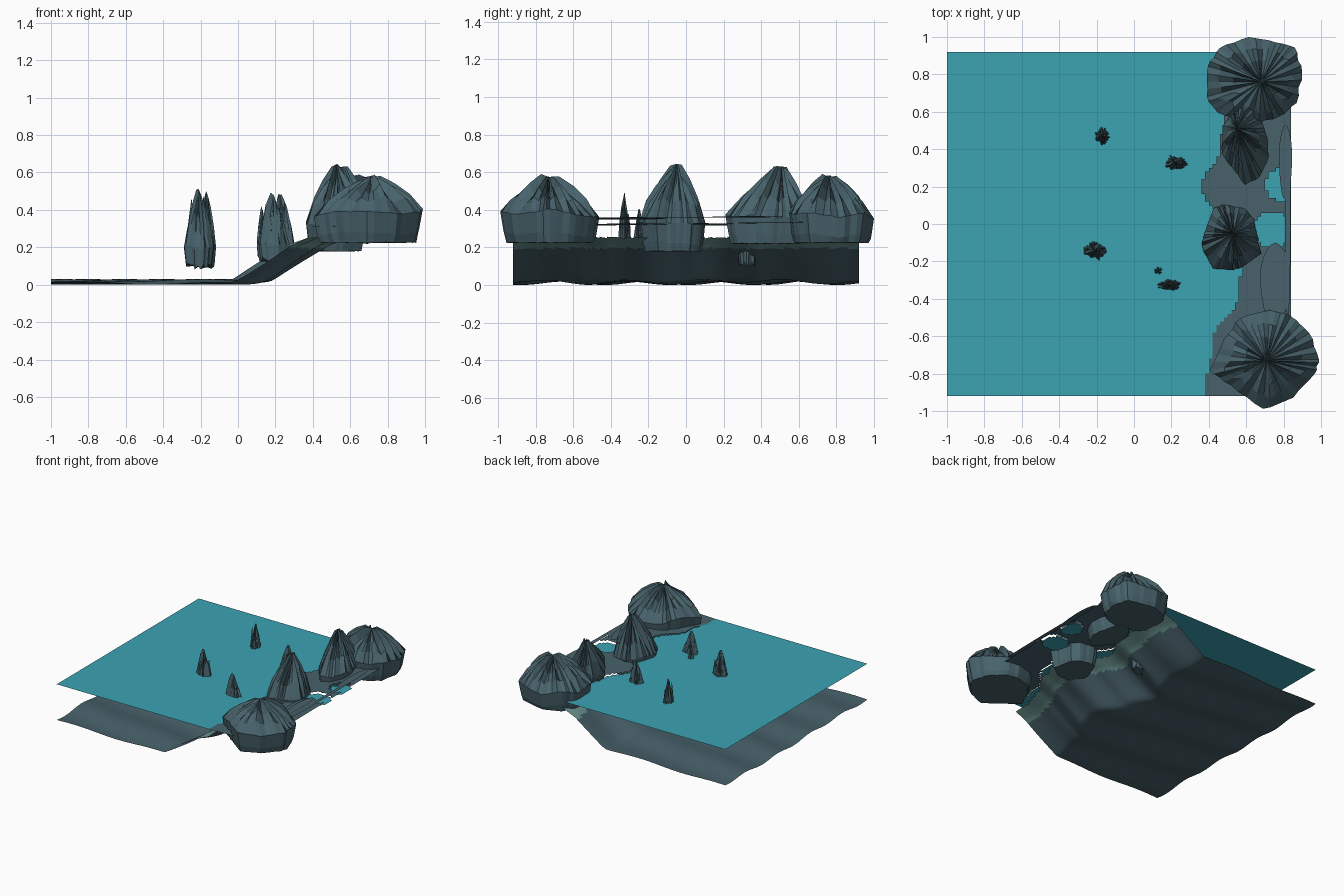
import bpy, bmesh, math, random
from math import sin, cos, pi

random.seed(7)
if "Cube" in bpy.data.objects:
    bpy.data.objects.remove(bpy.data.objects["Cube"])


def material(name, rgb):
    m = bpy.data.materials.new(name)
    m.use_nodes = True
    color = (*rgb, 1)
    m.diffuse_color = color
    m.node_tree.nodes["Principled BSDF"].inputs["Base Color"].default_value = color
    return m


WATER = material("teal water", (0.043, 0.37, 0.45))
ROCK = material("slate rock", (0.065, 0.125, 0.15))
BED = material("slate sea bed", (0.065, 0.12, 0.145))
MOSS = material("pale green shore", (0.15, 0.31, 0.295))


def finish(name, bm, *mats):
    bmesh.ops.recalc_face_normals(bm, faces=bm.faces)
    mesh = bpy.data.meshes.new(name)
    bm.to_mesh(mesh)
    bm.free()
    obj = bpy.data.objects.new(name, mesh)
    bpy.context.collection.objects.link(obj)
    for m in mats:
        mesh.materials.append(m)
    return obj


def height_grid(x0, x1, y0, y1, nx, ny, height):
    """Rectangular grid lifted by a height function."""
    bm = bmesh.new()
    rows = []
    for j in range(ny + 1):
        y = y0 + (y1 - y0) * j / ny
        xs = [x0 + (x1 - x0) * i / nx for i in range(nx + 1)]
        rows.append([bm.verts.new((x, y, height(x, y))) for x in xs])
    for a, b in zip(rows, rows[1:]):
        for i in range(nx):
            bm.faces.new((a[i], a[i + 1], b[i + 1], b[i]))
    return bm


def keep(bm, rule):
    """Delete every face whose centre fails the rule."""
    drop = [f for f in bm.faces if not rule(f.calc_center_median())]
    bmesh.ops.delete(bm, geom=drop, context="FACES")


def upward(obj):
    """Make an open sheet face up."""
    if sum(p.normal.z for p in obj.data.polygons) < 0:
        obj.data.flip_normals()


# Foot of the shore slope, interpolated along y
SHORE = [(-0.92, -0.02), (-0.6, 0.03), (-0.4, 0.16), (-0.22, 0.18), (0.0, 0.07),
         (0.2, -0.04), (0.4, 0.07), (0.65, 0.09), (0.92, 0.09)]


def foot(y):
    for (ya, xa), (yb, xb) in zip(SHORE, SHORE[1:]):
        if y <= yb:
            t = max(0, (y - ya) / (yb - ya))
            t = t * t * (3 - 2 * t)
            return xa + (xb - xa) * t
    return SHORE[-1][1]


def bed_height(x, y):
    ripple = 0.015 + 0.009 * sin(y * 15 + x * 2) + 0.006 * sin(x * 9 + y * 4)
    d = x - foot(y)
    z = max(0, ripple + 0.33 * (d + math.sqrt(d * d + 0.0002)))
    return min(z, 0.21 + 0.6 * (z - 0.21))


# Sea bed with a sloping shore that ends in a ragged edge
bm = height_grid(-1, 0.7, -0.92, 0.92, 85, 92, bed_height)
keep(bm, lambda c: c.z < 0.253)
for f in bm.faces:
    f.smooth = True
    f.material_index = int(f.calc_center_median().z > 0.196)
upward(finish("sea_bed", bm, BED, MOSS))


# Water sheet and thin beach that share a ragged shoreline around two tide pools
def inside(c, cx, cy, rx, ry):
    return ((c.x - cx) / rx) ** 2 + ((c.y - cy) / ry) ** 2 < 1


def on_beach(c):
    pool = inside(c, 0.74, -0.03, 0.1, 0.1) or inside(c, 0.79, 0.21, 0.085, 0.09)
    return c.x > foot(c.y) + 0.395 and not pool


bm = height_grid(-1, 0.84, -0.92, 0.92, 92, 92, lambda x, y: 0.308)
keep(bm, lambda c: not on_beach(c))
bmesh.ops.dissolve_limit(bm, angle_limit=0.01, verts=bm.verts, edges=bm.edges)
upward(finish("water", bm, WATER))

bm = height_grid(0.3, 0.84, -0.92, 0.92, 27, 92,
                 lambda x, y: 0.322 + 0.008 * y + 0.03 * (x - 0.6))
keep(bm, on_beach)
bmesh.ops.dissolve_limit(bm, angle_limit=0.01, verts=bm.verts, edges=bm.edges)
upward(finish("lower_beach", bm, BED))


def shelf(name, cx, cy, rx, ry, z):
    bm = bmesh.new()
    ring = []
    for i in range(20):
        a = 2 * pi * i / 20
        dx = rx * (1 + 0.06 * sin(3 * a)) * cos(a)
        ring.append(bm.verts.new((cx + dx, cy + ry * sin(a), z + 0.06 * dx)))
    bm.faces.new(ring)
    upward(finish(name, bm, BED))


shelf("upper_beach_front", 0.755, -0.32, 0.08, 0.22, 0.353)
shelf("upper_beach_inner", 0.755, -0.3, 0.04, 0.19, 0.36)
shelf("upper_beach_back", 0.81, 0.33, 0.035, 0.2, 0.365)
shelf("upper_beach_rim", 0.822, 0.0, 0.016, 0.5, 0.36)


def rock(name, center, radii, peak, profile, sides, crease, lumps):
    """Creased stone: rings of (radius, height, crease share), faceted sides."""
    cx, cy = center
    px, py, _ = peak
    n = sides * 4
    # Irregular outline, fitted to the given radii
    outline = []
    for s in range(sides):
        a = 2 * pi * (s + random.uniform(-0.3, 0.3)) / sides
        r = random.uniform(1 - lumps, 1 + lumps)
        outline.append([r * cos(a), r * sin(a)])
    for k in (0, 1):
        low, high = min(p[k] for p in outline), max(p[k] for p in outline)
        for p in outline:
            p[k] = 2 * (p[k] - low) / (high - low) - 1
    wave = [random.uniform(-1, 1) for _ in range(sides)]
    fold = [random.uniform(-1.2, 1.2) + (0.4 if i % 2 else -0.4) for i in range(n)]
    bm = bmesh.new()
    rings = []
    for k, (r, z, share) in enumerate(profile):
        ring = []
        lean = max(0, 1 - r) if k > 1 else 0
        for i in range(n):
            s, t = divmod(i, 4)
            e = (s + 1) % sides
            a, b = outline[s], outline[e]
            t /= 4
            q = r * (1 + crease * share * fold[i])
            x = cx + (px - cx) * lean + radii[0] * q * (a[0] + (b[0] - a[0]) * t)
            y = cy + (py - cy) * lean + radii[1] * q * (a[1] + (b[1] - a[1]) * t)
            jag = 0.16 * share * fold[(i * 3) % n] * crease
            if k > 0:
                jag += 0.12 * min(radii) * r * (wave[s] * (1 - t) + wave[e] * t)
            ring.append(bm.verts.new((x, y, z + jag)))
        rings.append(ring)
    bm.faces.new(rings[0])
    for a, b in zip(rings, rings[1:]):
        for i in range(n):
            j = (i + 1) % n
            bm.faces.new((a[i], a[j], b[j], b[i]))
    top = bm.verts.new(peak)
    for i in range(n):
        bm.faces.new((rings[-1][i], rings[-1][(i + 1) % n], top))
    finish(name, bm, ROCK)


def boulder(name, center, radii, peak, base, waist, bulge):
    def up(t):
        return waist + (peak[2] - waist) * t
    profile = [(0.87, base, 0.06), (0.93, base + 0.05, 0.1), (1.0, waist, 0.08),
               (0.68 + bulge, up(0.36), 0.5), (0.4 + bulge, up(0.62), 0.8),
               (0.18, up(0.82), 1)]
    rock(name, center, radii, peak, profile, 11, 0.2, 0.14)


# Large shore boulders
boulder("front_boulder", (0.70, -0.725), (0.295, 0.265), (0.71, -0.73, 0.575), 0.225, 0.385, 0.06)
boulder("middle_boulder", (0.52, -0.07), (0.16, 0.175), (0.53, -0.05, 0.645), 0.18, 0.34, 0.06)
boulder("tall_boulder", (0.595, 0.43), (0.125, 0.22), (0.55, 0.51, 0.63), 0.22, 0.36, 0)
boulder("back_boulder", (0.645, 0.77), (0.255, 0.23), (0.68, 0.76, 0.575), 0.225, 0.385, 0.06)


# Jagged sea stacks, each a ribbed core with side spikes
def stack(name, x, y, rx, ry, base, top, spikes):
    def up(t):
        return base + (top - base) * t
    profile = [(0.85, base, 0.3), (1.0, up(0.25), 0.3), (0.72, up(0.5), 0.7),
               (0.42, up(0.72), 1), (0.18, up(0.86), 1)]
    rock(name, (x, y), (rx, ry), (x, y, top), profile, 7, 0.24, 0.12)
    for i in range(spikes):
        a = 2 * pi * i / spikes + 0.4
        sx, sy = x + 0.5 * rx * cos(a), y + 0.5 * ry * sin(a)
        tip = up(random.uniform(0.72, 0.95))
        thin = [(1, up(0.2), 0), (0.8, up(0.5), 0.3)]
        rock(f"{name}_spike_{i + 1}", (sx, sy), (rx * 0.36, ry * 0.36),
             (sx, sy, tip), thin, 4, 0.2, 0.15)


stack("left_back_stack", -0.17, 0.47, 0.05, 0.06, 0.1, 0.5, 4)
stack("left_front_stack", -0.21, -0.14, 0.08, 0.06, 0.1, 0.51, 5)
stack("right_back_stack", 0.225, 0.325, 0.075, 0.05, 0.11, 0.48, 5)
stack("right_front_stack", 0.19, -0.325, 0.085, 0.038, 0.13, 0.48, 5)
stack("small_stack", 0.13, -0.25, 0.032, 0.032, 0.16, 0.4, 2)
